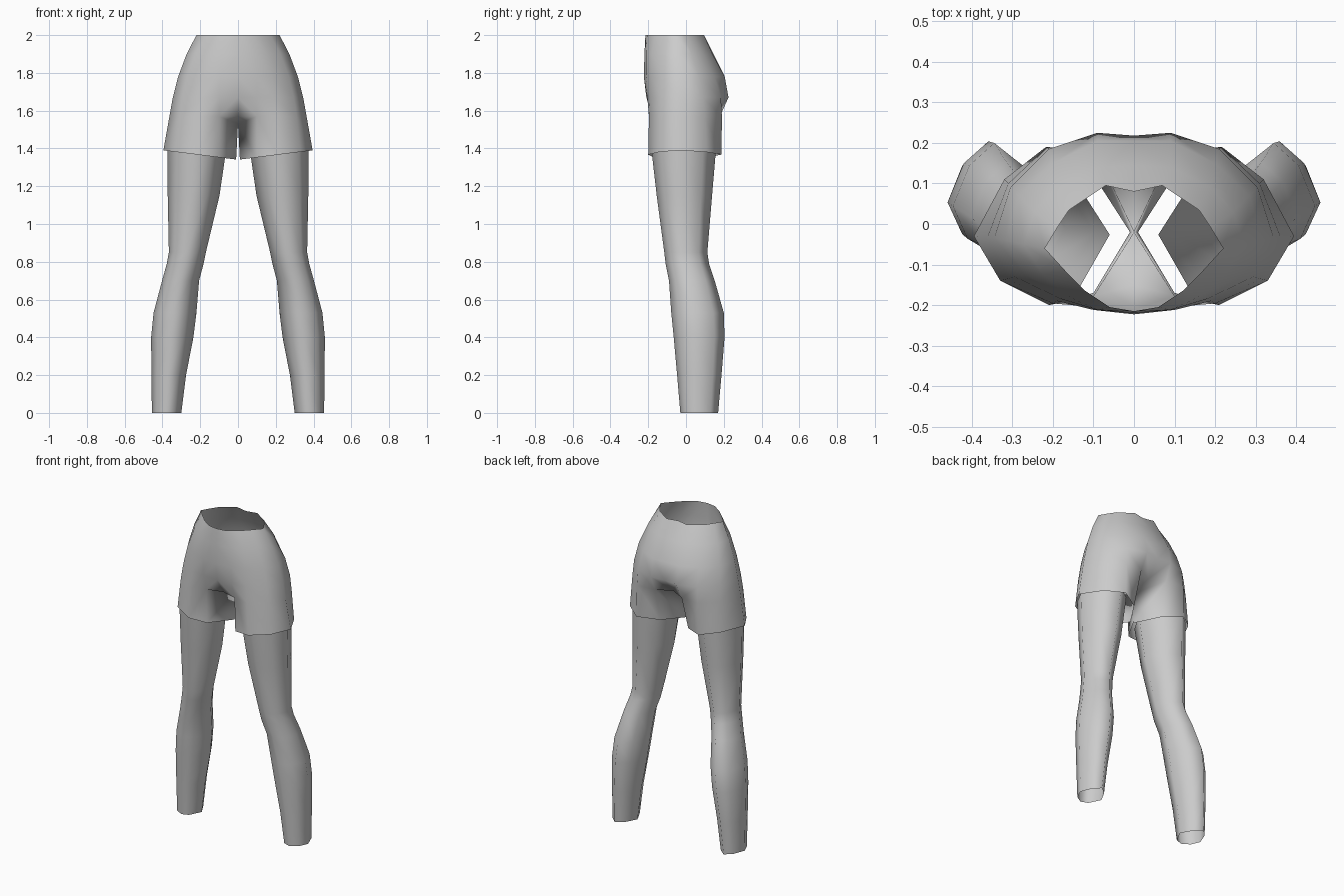
import bpy

if "Cube" in bpy.data.objects:
    bpy.data.objects.remove(bpy.data.objects["Cube"])

grey = bpy.data.materials.new("plain grey")
grey.diffuse_color = (0.6, 0.6, 0.6, 1)
grey.use_nodes = True
grey.node_tree.nodes["Principled BSDF"].inputs["Base Color"].default_value = grey.diffuse_color


def make(name, verts, faces):
    """Smooth half mesh, mirrored across x = 0."""
    mesh = bpy.data.meshes.new(name)
    mesh.from_pydata(verts, [], faces)
    mesh.materials.append(grey)
    mesh.shade_smooth()
    obj = bpy.data.objects.new(name, mesh)
    bpy.context.collection.objects.link(obj)
    mod = obj.modifiers.new("mirror", 'MIRROR')
    mod.use_mirror_merge = True
    mod.merge_threshold = 0.001
    return obj


def bridge(upper, lower, closed):
    """Quads between two index loops, facing outwards."""
    n = len(upper)
    return [(upper[i], lower[i], lower[(i + 1) % n], upper[(i + 1) % n])
            for i in range(n if closed else n - 1)]


# Shorts: half rings from front centre round the hip to back centre
torso = [
    (2.00, [(0, -.215), (.06, -.205), (.12, -.165), (.17, -.115), (.22, -.06),
            (.19, -.01), (.16, .035), (.07, .095), (0, .08)]),
    (1.90, [(0, -.22), (.09, -.212), (.16, -.18), (.225, -.125), (.272, -.05),
            (.245, .03), (.19, .09), (.09, .14), (0, .145)]),
    (1.78, [(0, -.223), (.1, -.212), (.18, -.185), (.27, -.125), (.317, -.04),
            (.285, .07), (.2, .15), (.09, .205), (0, .205)]),
    (1.67, [(0, -.21), (.1, -.205), (.19, -.19), (.295, -.13), (.345, -.035),
            (.305, .09), (.21, .185), (.09, .225), (0, .218)]),
    (1.57, [(0, -.15), (.1, -.178), (.2, -.196), (.31, -.135), (.363, -.035),
            (.31, .1), (.215, .19), (.095, .18), (0, .13)]),
]
verts = [(x, y, z) for z, ring in torso for x, y in ring]
rings = [list(range(9 * i, 9 * i + 9)) for i in range(5)]
faces = []
for a, b in zip(rings, rings[1:]):
    faces += bridge(a, b, False)

# Crotch point and its two triangles
low = rings[-1]
crotch = len(verts)
verts.append((0, -.02, 1.53))
faces += [(low[0], crotch, low[1]), (low[8], low[7], crotch)]

# Short leg down to the sloping hem
hem = [(.1, -.17), (.21, -.2), (.33, -.14), (.395, -.03),
       (.32, .11), (.22, .188), (.1, .12), (.01, -.02)]
start = len(verts)
verts += [(x, y, 1.34 + .05 * x / .395) for x, y in hem]
faces += bridge(low[1:8] + [crotch], list(range(start, start + 8)), True)
make("shorts", verts, faces)

# Legs: one eight-sided section fitted to the width and depth at each height
section = [(.24, .08), (.53, 0), (.84, .15), (1, .44),
           (.82, .8), (.55, 1), (.24, .8), (0, .46)]
levels = [  # z, x min, x max, y min, y max
    (1.41, .06, .372, -.185, .16),
    (1.15, .098, .372, -.155, .138),
    (.85, .17, .366, -.115, .113),
    (.79, .182, .377, -.108, .122),
    (.70, .206, .402, -.09, .152),
    (.53, .22, .447, -.078, .2),
    (.40, .236, .46, -.065, .204),
    (.20, .275, .458, -.047, .188),
    (0, .30, .456, -.03, .17),
]
verts = [(x0 + u * (x1 - x0), y0 + v * (y1 - y0), z)
         for z, x0, x1, y0, y1 in levels for u, v in section]
faces = []
for i in range(len(levels) - 1):
    faces += bridge(list(range(8 * i, 8 * i + 8)),
                    list(range(8 * i + 8, 8 * i + 16)), True)
make("legs", verts, faces)
